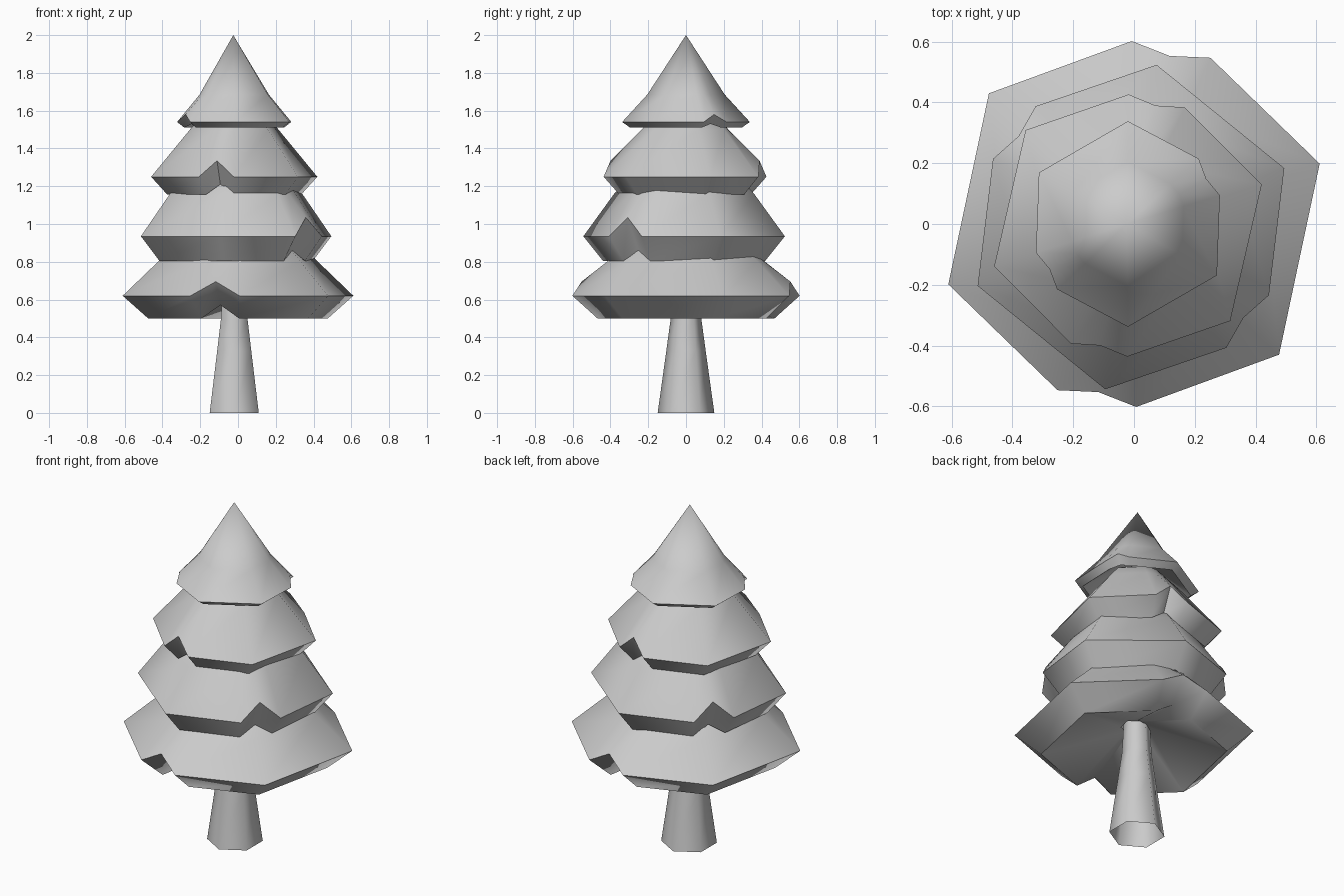
import bpy, bmesh, math

if "Cube" in bpy.data.objects:
    bpy.data.objects.remove(bpy.data.objects["Cube"])


def loft(name, rings, smooth=60):
    """Skin rings of equal vertex count; a one-point ring closes to a tip."""
    bm = bmesh.new()
    loops = [[bm.verts.new(p) for p in ring] for ring in rings]
    for a, b in zip(loops, loops[1:]):
        n = len(a)
        for i in range(n):
            j = (i + 1) % n
            if len(b) == 1:
                bm.faces.new((a[i], a[j], b[0]))
            else:
                bm.faces.new((a[i], a[j], b[j], b[i]))
    me = bpy.data.meshes.new(name)
    bm.to_mesh(me)
    bm.free()
    ob = bpy.data.objects.new(name, me)
    bpy.context.collection.objects.link(ob)
    bpy.context.view_layer.objects.active = ob
    ob.select_set(True)
    bpy.ops.object.shade_smooth_by_angle(angle=math.radians(smooth))
    ob.select_set(False)
    return ob


def polar(c, r, deg, z):
    a = math.radians(deg)
    return (c[0] + r * math.cos(a), c[1] + r * math.sin(a), z)


def notched_hex(c, r, z, start, split, width=12.7, dip=0.88, lift=0.0):
    """Hexagon whose corner 'split' and its opposite are cut by a notch."""
    pts = []
    for k in range(6):
        a = start + 60 * k
        if k % 3 == split:
            pts += [polar(c, r * 0.937, a - width, z),
                    polar(c, r * dip, a, z + lift),
                    polar(c, r * 0.937, a + width, z)]
        else:
            pts.append(polar(c, r, a, z))
    return pts


# Branch tiers: name, centre, start angle, notched corner,
# (under r, z, lift), (rim r, z, lift), upper rings (r, z)
tiers = [
    ("bottom_branches", (0, 0), 18, 1, (0.50, 0.50, 0.07), (0.642, 0.62, 0.075),
     [(0.44, 0.805), (0.34, 0.90)]),
    ("lower_branches", (-0.01, -0.01), 21, 2, (0.435, 0.805, 0.055), (0.54, 0.935, 0.10),
     [(0.375, 1.16), (0.28, 1.27)]),
    ("upper_branches", (-0.02, -0.005), 17, 1, (0.37, 1.155, 0.055), (0.46, 1.25, 0.085),
     [(0.245, 1.50), (0.18, 1.57)]),
    ("top_branches", (-0.02, 0), 30, 0, (0.295, 1.51, 0.02), (0.338, 1.54, 0.04),
     [(0.205, 1.685)]),
]
for name, c, start, split, under, rim, upper in tiers:
    r, z, lift = under
    rings = [notched_hex(c, 0.07, z + 0.16, start, split, dip=1),
             notched_hex(c, r, z, start, split, lift=lift),
             notched_hex(c, rim[0], rim[1], start, split, lift=rim[2])]
    rings += [notched_hex(c, ur, uz, start, split, dip=0.95) for ur, uz in upper]
    tip_z = 2.0 if name == "top_branches" else upper[-1][1] + 0.1
    rings.append([(-0.025, 0, tip_z)])
    loft(name, rings)

# Tapered six-sided trunk, open at the base
loft("trunk", [[polar((-0.02, 0), r, 90 + 60 * k, z) for k in range(6)]
               for r, z in [(0.15, 0), (0.104, 0.33), (0.081, 0.5), (0.07, 0.72)]], 70)
